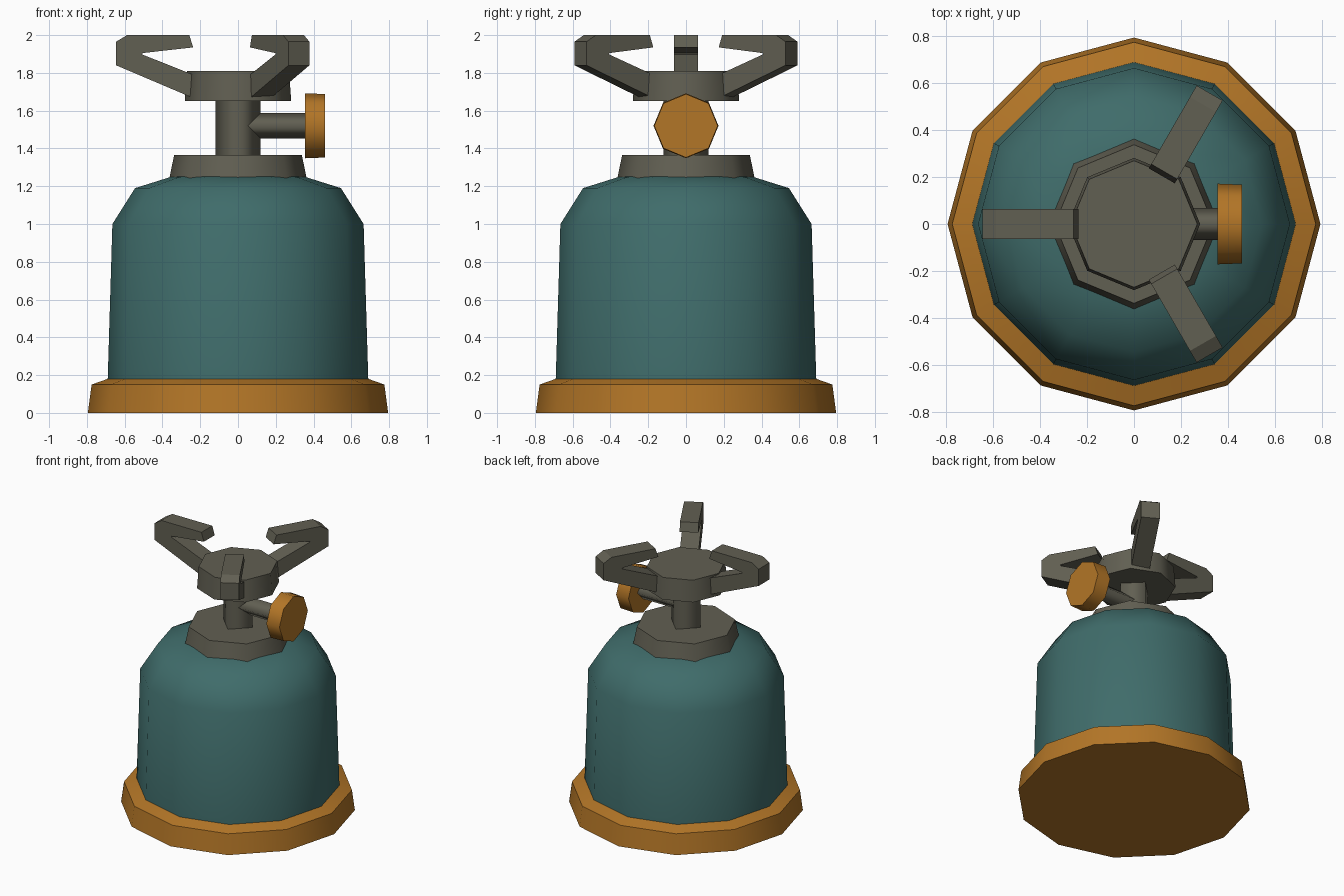
import bpy, bmesh, math
from mathutils import Matrix

if "Cube" in bpy.data.objects:
    bpy.data.objects.remove(bpy.data.objects["Cube"])


def material(name, rgb):
    m = bpy.data.materials.new(name)
    m.diffuse_color = (*rgb, 1.0)
    m.use_nodes = True
    m.node_tree.nodes["Principled BSDF"].inputs["Base Color"].default_value = m.diffuse_color
    return m


ORANGE = material("orange", (0.45, 0.18, 0.02))
TEAL = material("teal", (0.05, 0.15, 0.145))
GREY = material("warm_grey", (0.12, 0.115, 0.085))


def finish(name, bm, mat, matrix=None):
    bmesh.ops.recalc_face_normals(bm, faces=bm.faces)
    if matrix:
        bm.transform(matrix)
    me = bpy.data.meshes.new(name)
    bm.to_mesh(me)
    bm.free()
    me.materials.append(mat)
    ob = bpy.data.objects.new(name, me)
    bpy.context.collection.objects.link(ob)
    return ob


def lathe(name, profile, sides, mat, matrix=None, sharp_rings=()):
    """Spin (radius, z) points into a capped solid with smooth sides."""
    bm = bmesh.new()
    rings = []
    for r, z in profile:
        rings.append([bm.verts.new((r * math.cos(2 * math.pi * i / sides),
                                    r * math.sin(2 * math.pi * i / sides), z))
                      for i in range(sides)])
    for a, b in zip(rings, rings[1:]):
        for i in range(sides):
            j = (i + 1) % sides
            bm.faces.new((a[i], a[j], b[j], b[i])).smooth = True
    bm.faces.new(rings[0])
    bm.faces.new(rings[-1])
    for k in sharp_rings:
        for i in range(sides):
            bm.edges.get((rings[k][i], rings[k][(i + 1) % sides])).smooth = False
    return finish(name, bm, mat, matrix)


# Foot and gas canister
lathe("base", [(0.795, 0), (0.775, 0.15), (0.69, 0.18), (0.64, 0.18)], 12, ORANGE,
      sharp_rings=(1, 2))
lathe("canister", [(0.69, 0.17), (0.665, 1.0), (0.545, 1.19), (0.36, 1.248), (0.28, 1.262)],
      12, TEAL)

# Collar, post and burner head
lathe("collar", [(0.365, 1.235), (0.338, 1.365)], 8, GREY)
lathe("post", [(0.12, 1.35), (0.12, 1.67)], 4, GREY)
lathe("burner_head", [(0.282, 1.65), (0.27, 1.81)], 8, GREY)

# Valve stem and knob, pointing along +x
side = Matrix.Translation((0, 0, 1.52)) @ Matrix.Rotation(math.radians(90), 4, 'Y')
lathe("valve_stem", [(0.068, 0.03), (0.068, 0.37)], 4, GREY, side)
lathe("valve_knob", [(0.172, 0.355), (0.168, 0.46)], 8, ORANGE, side)

# Three folded pot supports, profile in (radius, z)
ARM = [(0.2, 1.655), (0.25, 1.672), (0.645, 1.84), (0.645, 1.965), (0.588, 2.0),
       (0.258, 2.0), (0.237, 1.935), (0.505, 1.905), (0.508, 1.898),
       (0.25, 1.795), (0.2, 1.775)]
for n, deg in enumerate((60, 180, 300)):
    bm = bmesh.new()
    face = bm.faces.new([bm.verts.new((r, -0.064, z)) for r, z in ARM])
    ext = bmesh.ops.extrude_face_region(bm, geom=[face], use_keep_orig=True)
    moved = [g for g in ext["geom"] if isinstance(g, bmesh.types.BMVert)]
    bmesh.ops.translate(bm, verts=moved, vec=(0, 0.128, 0))
    finish(f"pot_support_{n + 1}", bm, GREY, Matrix.Rotation(math.radians(deg), 4, 'Z'))
